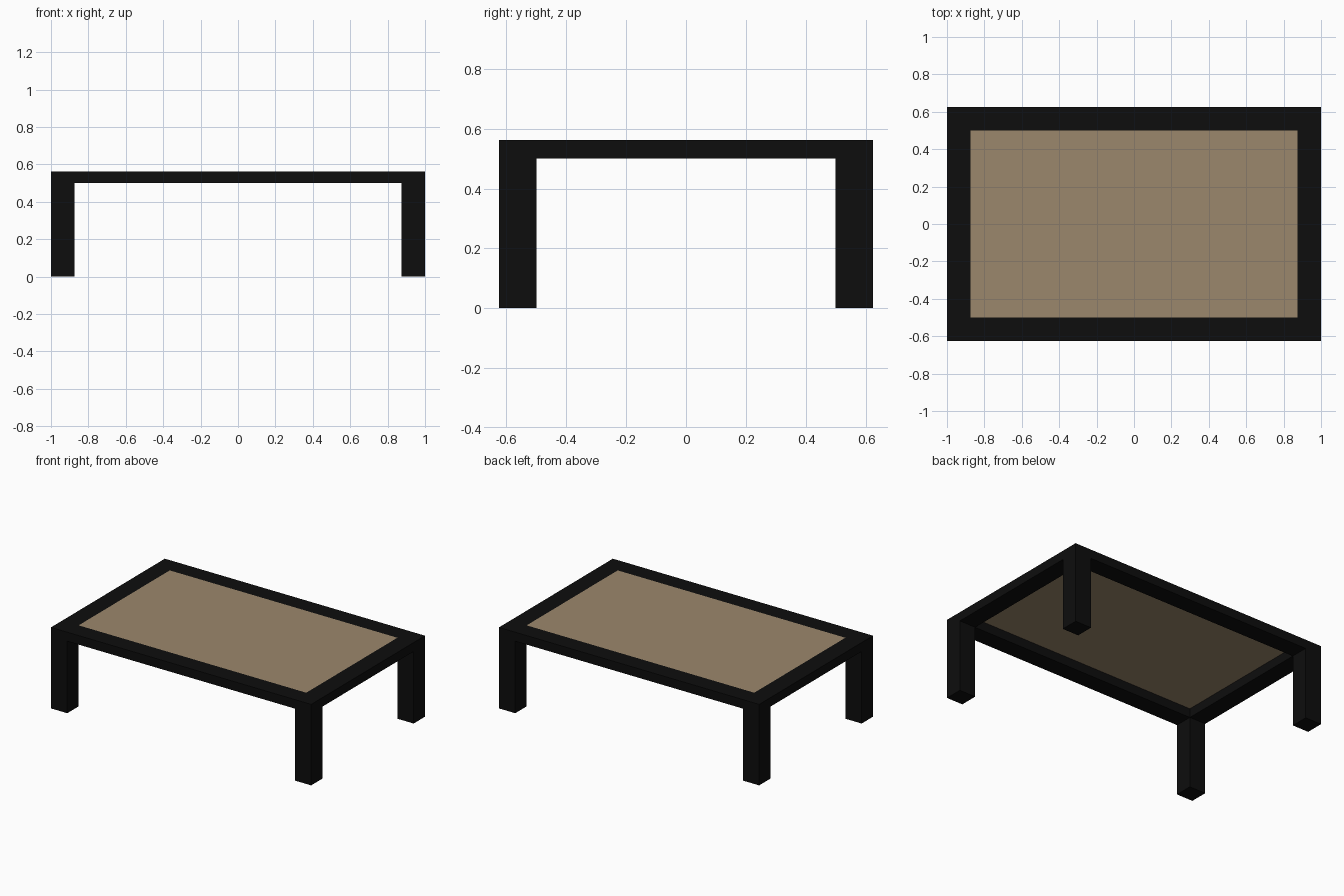
import bpy, bmesh

if "Cube" in bpy.data.objects:
    bpy.data.objects.remove(bpy.data.objects["Cube"])

HX, HY = 1.0, 0.625      # outer half sizes
W = 0.125                # frame and leg width
Z0, Z1 = 0.5, 0.5625     # underside and top of the frame


def material(name, rgb):
    m = bpy.data.materials.new(name)
    m.diffuse_color = (*rgb, 1)
    m.use_nodes = True
    m.node_tree.nodes["Principled BSDF"].inputs["Base Color"].default_value = m.diffuse_color
    return m


def finish(bm, name, mat):
    bmesh.ops.recalc_face_normals(bm, faces=bm.faces)
    me = bpy.data.meshes.new(name)
    bm.to_mesh(me)
    bm.free()
    me.materials.append(mat)
    ob = bpy.data.objects.new(name, me)
    bpy.context.collection.objects.link(ob)
    return ob


black = material("black_wood", (0.004, 0.004, 0.004))
tan = material("tan_stone", (0.33, 0.245, 0.15))
corners = [(-1, -1), (1, -1), (1, 1), (-1, 1)]

# Tabletop frame: a rectangular section swept round the four corners
bm = bmesh.new()
section = [(0, Z0), (0, Z1), (W, Z1), (W, Z0)]   # inset, height
rings = [[bm.verts.new((sx * (HX - d), sy * (HY - d), z)) for d, z in section]
         for sx, sy in corners]
for i in range(4):
    a, b = rings[i], rings[(i + 1) % 4]
    for j in range(4):
        k = (j + 1) % 4
        bm.faces.new((a[j], b[j], b[k], a[k]))
finish(bm, "tabletop_frame", black)

# Inlaid panel: thin sheet flush with the frame top
bm = bmesh.new()
bm.faces.new([bm.verts.new((sx * (HX - W), sy * (HY - W), Z1)) for sx, sy in corners])
finish(bm, "inlay_panel", tan)

# Square legs flush with the outer corners
for (sx, sy), label in zip(corners, ("front_left", "front_right", "back_right", "back_left")):
    bm = bmesh.new()
    bmesh.ops.create_cube(bm, size=1)
    bmesh.ops.scale(bm, vec=(W, W, Z0), verts=bm.verts)
    bmesh.ops.translate(bm, vec=(sx * (HX - W / 2), sy * (HY - W / 2), Z0 / 2), verts=bm.verts)
    finish(bm, label + "_leg", black)
